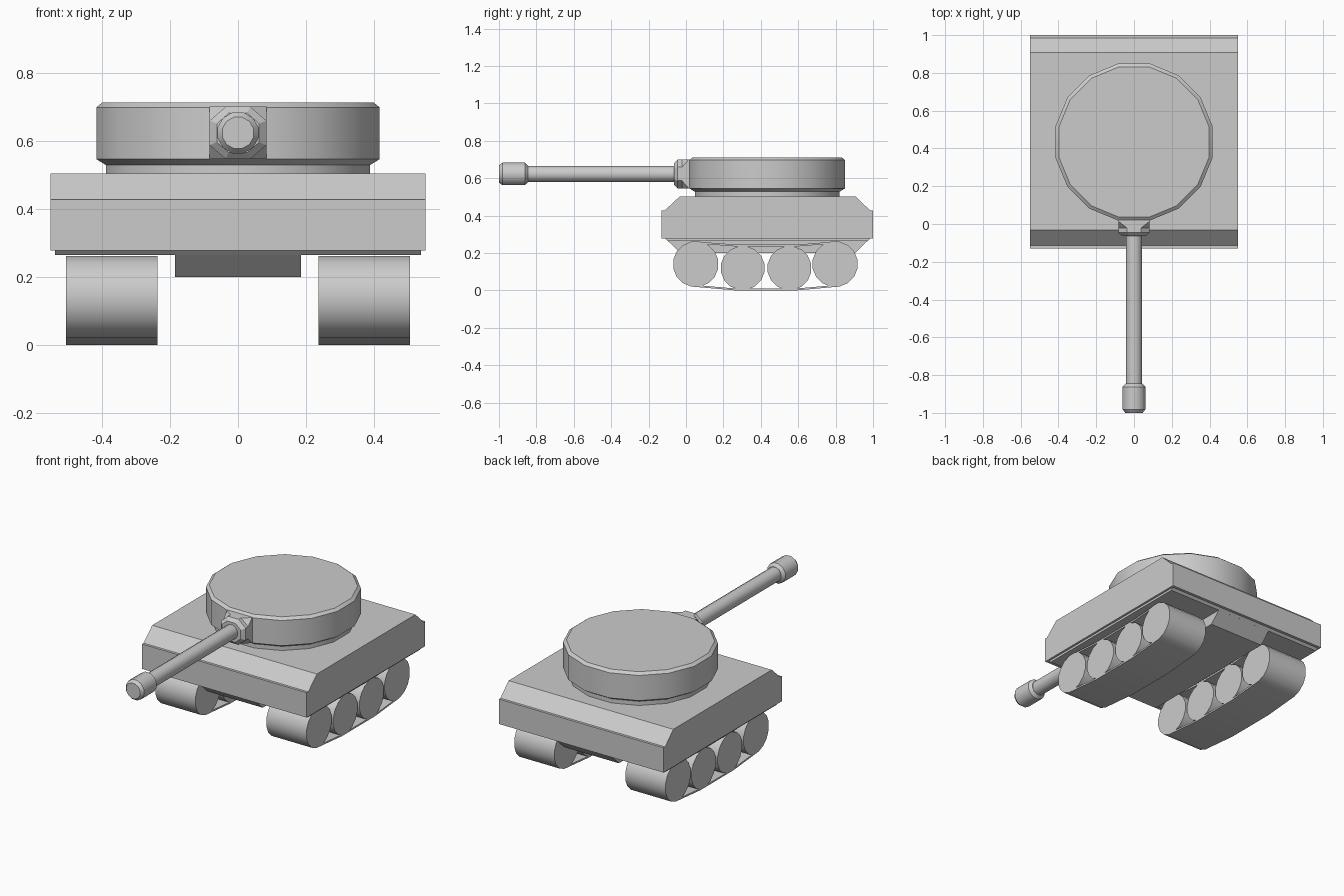
import bpy, bmesh, math

if "Cube" in bpy.data.objects:
    bpy.data.objects.remove(bpy.data.objects["Cube"])

def finish(name, bm, smooth=True):
    bmesh.ops.recalc_face_normals(bm, faces=bm.faces[:])
    me = bpy.data.meshes.new(name)
    bm.to_mesh(me)
    bm.free()
    ob = bpy.data.objects.new(name, me)
    bpy.context.collection.objects.link(ob)
    if smooth:
        bpy.ops.object.select_all(action='DESELECT')
        ob.select_set(True)
        bpy.context.view_layer.objects.active = ob
        bpy.ops.object.shade_smooth_by_angle(angle=math.radians(32))
    return ob

def loft(name, rings, smooth=True):
    """Bridge rings of equal point count and cap both ends."""
    bm = bmesh.new()
    vs = [[bm.verts.new(p) for p in r] for r in rings]
    n = len(vs[0])
    for a, b in zip(vs, vs[1:]):
        for i in range(n):
            j = (i + 1) % n
            bm.faces.new((a[i], a[j], b[j], b[i]))
    bm.faces.new(vs[0])
    bm.faces.new(vs[-1])
    return finish(name, bm, smooth)

def prism(name, x0, x1, yz, smooth=False):
    return loft(name, [[(x, y, z) for y, z in yz] for x in (x0, x1)], smooth)

def polygon(n, apothem):
    r = apothem / math.cos(math.pi / n)
    return [(r * math.cos((i + .5) * math.tau / n),
             r * math.sin((i + .5) * math.tau / n)) for i in range(n)]

# Hull with sloped decks
prism("hull", -.55, .55, [(-.13, .277), (-.13, .427), (-.115, .427), (-.033, .503),
                          (.907, .503), (.985, .427), (1, .427), (1, .277)])
prism("under_plate", -.537, .537, [(-.112, .278), (-.098, .264), (.97, .264), (.984, .278)])
prism("belly", -.185, .185, [(-.11, .277), (-.028, .2), (.905, .2), (.983, .277)])

# Running gear on both sides
wheels = [(.052, .141, .12), (.303, .12, .116), (.553, .12, .116), (.797, .141, .12)]
for side, s in (("left", -1), ("right", 1)):
    x0, x1 = s * .237, s * .505
    for k, (y, z, r) in enumerate(wheels):
        prism(f"{side}_wheel_{k + 1}", x0, x1,
              [(y + a, z + b) for a, b in polygon(16, r)], True)
    # Sagging upper run and bowed lower run of the track
    upper = [(.06, .261), (.26, .246), (.6, .246), (.79, .261)]
    lower = [(.03, .021), (.27, 0), (.585, 0), (.82, .021)]
    prism(f"{side}_track_upper", x0, x1, upper + [(y, z - .01) for y, z in upper[::-1]], True)
    prism(f"{side}_track_lower", x0, x1, lower + [(y, z + .01) for y, z in lower[::-1]], True)

# Turret, sixteen sides
loft("turret", [[(x, .434 + y, z) for x, y in polygon(16, r)] for r, z in
                [(.387, .5), (.387, .528), (.416, .546), (.416, .698), (.398, .712)]])

# Mantlet: square root blending to an octagon
ZC = .623
w, h, c = .083, .077, .036
square = [(w, h), (w, h), (-w, h), (-w, h), (-w, -h), (-w, -h), (w, -h), (w, -h)]
octagon = [(w, c), (c, h), (-c, h), (-w, c), (-w, -c), (-c, -h), (c, -h), (w, -c)]
rings = [[(x, y, ZC + z) for x, z in pts] for pts, y in
         [(square, .06), (square, .015), (octagon, -.022), (octagon, -.045),
          ([(x * .75, z * .75) for x, z in octagon], -.064)]]
mantlet = loft("gun_mantlet", rings, False)
bm = bmesh.new()
bm.from_mesh(mantlet.data)
bmesh.ops.remove_doubles(bm, verts=bm.verts[:], dist=1e-5)
bmesh.ops.recalc_face_normals(bm, faces=bm.faces[:])
bm.to_mesh(mantlet.data)
bm.free()

# Barrel and muzzle
def tube(name, sections):
    loft(name, [[(x, y, ZC + z) for x, z in polygon(12, r)] for r, y in sections])

tube("gun_barrel", [(.042, -.03), (.042, -.87)])
tube("gun_muzzle", [(.044, -.845), (.06, -.862), (.06, -.982), (.046, -1)])
